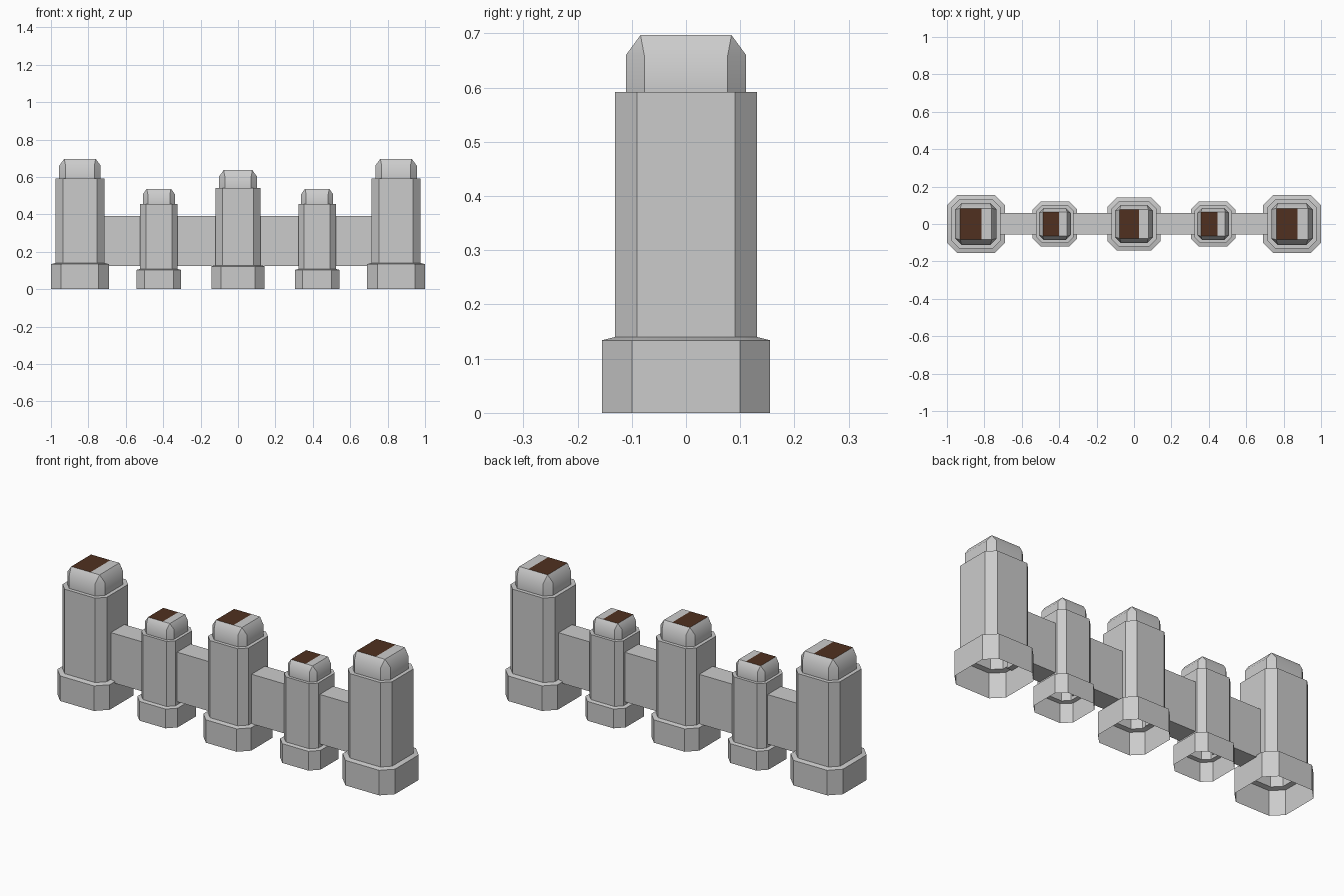
import bpy, bmesh, math

if "Cube" in bpy.data.objects:
    bpy.data.objects.remove(bpy.data.objects["Cube"])

def material(name, rgb):
    m = bpy.data.materials.new(name)
    m.diffuse_color = (*rgb, 1)
    m.use_nodes = True
    m.node_tree.nodes["Principled BSDF"].inputs["Base Color"].default_value = m.diffuse_color
    return m

GREY = material("stone_grey", (0.6, 0.6, 0.6))
BROWN = material("dark_brown", (0.08, 0.03, 0.014))

def finish(name, bm, loc=(0, 0, 0)):
    mesh = bpy.data.meshes.new(name)
    bm.to_mesh(mesh)
    bm.free()
    mesh.materials.append(GREY)
    mesh.materials.append(BROWN)
    ob = bpy.data.objects.new(name, mesh)
    ob.location = loc
    bpy.context.collection.objects.link(ob)
    return ob

# Post profile: (half width, half length of flat side, height)
PROFILE = [(0.155, 0.10, 0.0), (0.155, 0.10, 0.134), (0.131, 0.09, 0.14),
           (0.131, 0.09, 0.592), (0.111, 0.077, 0.592), (0.111, 0.077, 0.66)]
TOP_HALF, TOP_Z, SPLIT = 0.084, 0.697, 0.03

def post(name, x, s):
    bm = bmesh.new()
    rings = []
    for w, f, z in PROFILE:
        pts = [(w, -f), (w, f), (f, w), (-f, w), (-w, f), (-w, -f), (-f, -w), (f, -w)]
        rings.append([bm.verts.new((px * s, py * s, z * s)) for px, py in pts])
    for a, b in zip(rings, rings[1:]):
        for i in range(8):
            j = (i + 1) % 8
            bm.faces.new((a[i], a[j], b[j], b[i]))
    # chamfered corners close to a square top
    t = TOP_HALF
    top = [bm.verts.new((px * t * s, py * t * s, TOP_Z * s))
           for px, py in ((1, -1), (1, 1), (-1, 1), (-1, -1))]
    r = rings[-1]
    for k in range(4):
        n = (k + 1) % 4
        bm.faces.new((r[2 * k], r[2 * k + 1], top[n], top[k]))
        bm.faces.new((r[2 * k + 1], r[(2 * k + 2) % 8], top[n]))
    lid = bm.faces.new(top)
    # split the lid into a brown and a grey part
    bmesh.ops.bisect_plane(bm, geom=[lid] + list(lid.edges) + list(lid.verts),
                           plane_co=(SPLIT * s, 0, 0), plane_no=(1, 0, 0))
    bm.normal_update()
    for f in bm.faces:
        c = f.calc_center_median()
        if c.z > (TOP_Z - 0.001) * s and c.x < SPLIT * s:
            f.material_index = 1
    ob = finish(name, bm, (x, 0, 0))
    bpy.ops.object.select_all(action='DESELECT')
    bpy.context.view_layer.objects.active = ob
    ob.select_set(True)
    bpy.ops.object.shade_smooth_by_angle(angle=math.radians(40))

POSTS = [("left_end_post", -0.845, 1.0), ("left_small_post", -0.423, 0.77),
         ("middle_post", 0.0, 0.913), ("right_small_post", 0.423, 0.77),
         ("right_end_post", 0.845, 1.0)]
for p in POSTS:
    post(*p)

# Wall panels between neighbouring posts
for i, ((_, xa, sa), (_, xb, sb)) in enumerate(zip(POSTS, POSTS[1:])):
    x0, x1 = xa + 0.125 * sa, xb - 0.125 * sb
    bm = bmesh.new()
    bmesh.ops.create_cube(bm, size=1)
    bmesh.ops.scale(bm, vec=(x1 - x0, 0.114, 0.265), verts=bm.verts)
    finish(f"wall_panel_{i + 1}", bm, ((x0 + x1) / 2, 0.001, 0.2575))
